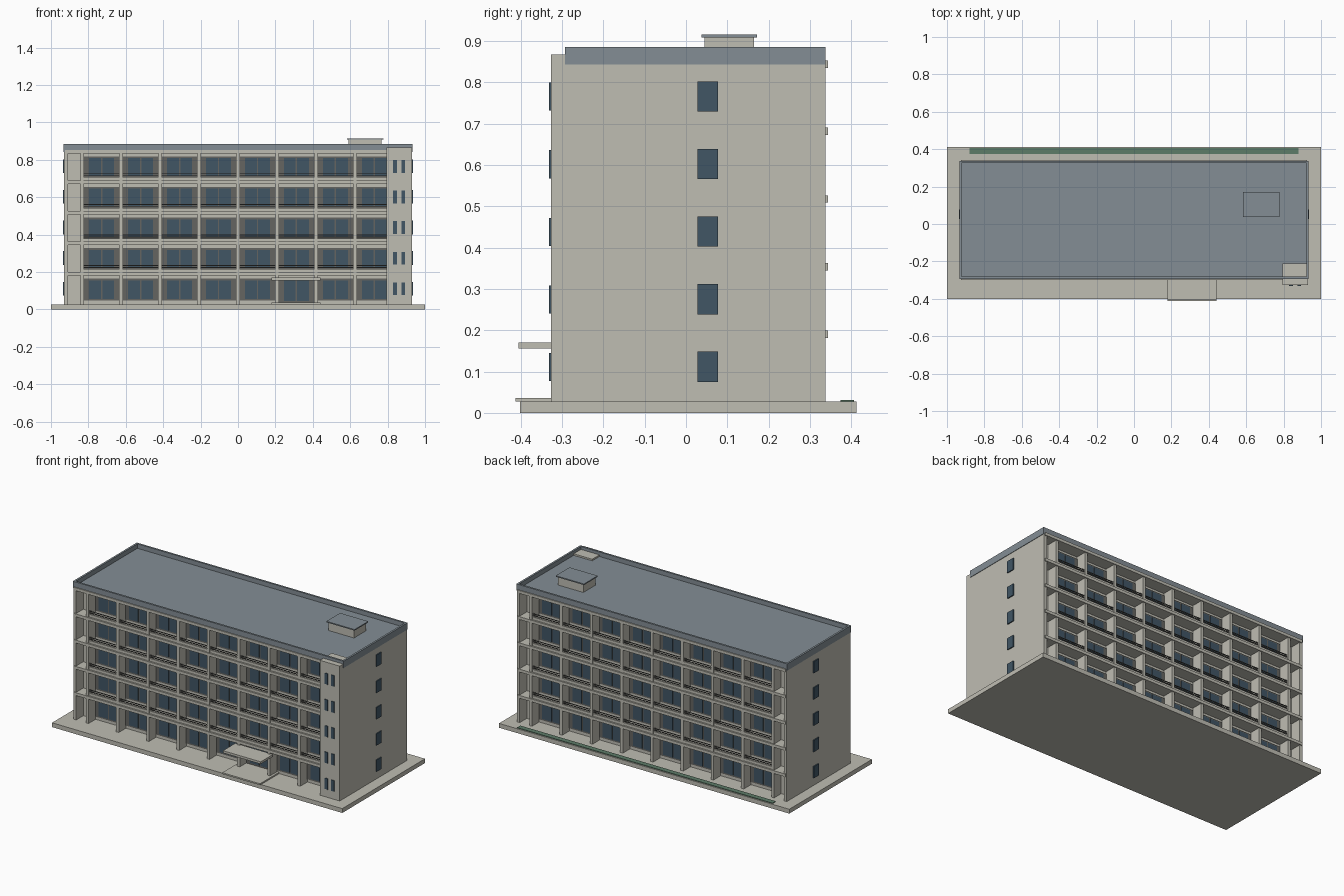
import bpy
import bmesh
from mathutils import Matrix, Vector

if "Cube" in bpy.data.objects:
    bpy.data.objects.remove(bpy.data.objects["Cube"])


def material(name, rgb):
    m = bpy.data.materials.new(name)
    m.diffuse_color = (*rgb, 1.0)
    m.use_nodes = True
    m.node_tree.nodes["Principled BSDF"].inputs["Base Color"].default_value = m.diffuse_color
    return m


CONCRETE = material("warm concrete", (0.52, 0.51, 0.45))
ROOF = material("roof blue grey", (0.23, 0.27, 0.30))
GLASS = material("window glass", (0.052, 0.092, 0.13))
FRAME = material("dark frame", (0.13, 0.13, 0.12))
GREEN = material("hedge green", (0.11, 0.20, 0.14))


def boxes(name, mat, spans):
    """One object made of boxes given as (x0, x1, y0, y1, z0, z1)."""
    bm = bmesh.new()
    for x0, x1, y0, y1, z0, z1 in spans:
        lo = Vector((min(x0, x1), min(y0, y1), z0))
        hi = Vector((max(x0, x1), max(y0, y1), z1))
        bmesh.ops.create_cube(bm, size=1, matrix=Matrix.Translation((lo + hi) / 2)
                              @ Matrix.Diagonal((*(hi - lo), 1)))
    mesh = bpy.data.meshes.new(name)
    bm.to_mesh(mesh)
    bm.free()
    mesh.materials.append(mat)
    ob = bpy.data.objects.new(name, mesh)
    bpy.context.collection.objects.link(ob)
    return ob


# Main dimensions
GROUND, PITCH, FLOORS = 0.027, 0.1635, 5
TOP = GROUND + PITCH * FLOORS
HALF = 0.93
FRONT, BACK, DEPTH = -0.293, 0.337, 0.07
BAY, BAYS = 0.2085, 8
LEFT = -BAY * BAYS / 2
floors = [GROUND + PITCH * i for i in range(FLOORS)]
centres = [LEFT + BAY * (i + 0.5) for i in range(BAYS)]
sides = [("front", FRONT, 1), ("back", BACK, -1)]  # last value points inwards

# Ground slab, entrance step, canopy and planting strip
boxes("ground_slab", CONCRETE, [(-1, 1, -0.402, 0.412, 0, GROUND)])
boxes("entrance_step", CONCRETE, [(0.18, 0.44, -0.412, FRONT + DEPTH, 0.027, 0.036)])
boxes("entrance_canopy", CONCRETE, [(0.18, 0.44, -0.405, FRONT + 0.01, 0.156, 0.17)])
boxes("planting_strip", GREEN, [(-0.88, 0.88, 0.374, 0.406, GROUND, 0.031)])

# Recessed core, solid end walls and floor slabs
boxes("core_walls", CONCRETE,
      [(-0.92, 0.92, FRONT + DEPTH, BACK - DEPTH, GROUND, TOP)])
boxes("end_walls", CONCRETE,
      [(s * (HALF - 0.02), s * HALF, FRONT, BACK, GROUND, TOP) for s in (-1, 1)])
boxes("floor_slabs", CONCRETE,
      [(-HALF + 0.005, HALF - 0.005, FRONT - 0.006, BACK + 0.006, z - 0.009, z + 0.009)
       for z in floors[1:] + [TOP - 0.001]])

for side, y, d in sides:
    wall = y + d * DEPTH
    # Fins between the bays
    boxes(side + "_fins", CONCRETE,
          [(LEFT + BAY * i - 0.009, LEFT + BAY * i + 0.009, y, wall + d * 0.005, GROUND, TOP)
           for i in range(BAYS + 1)])
    frames, panes, curbs, rails = [], [], [], []
    for f, z in enumerate(floors):
        low = z + (0.02 if f == 0 else 0.026)
        high = z + 0.138
        for i, x in enumerate(centres):
            # Window frame panel with two wide panes
            bottom = z + 0.009 if (side == "front" and f == 0 and i == 5) else low
            frames.append((x - 0.093, x + 0.093, wall - d * 0.006, wall + d * 0.004, bottom, high))
            for s in (-1, 1):
                panes.append((x + s * 0.004, x + s * 0.068,
                              wall - d * 0.010, wall - d * 0.002, bottom + 0.010, high - 0.010))
            # Balcony curb and rail on the upper floors
            if f:
                x0, x1 = x - BAY / 2 + 0.009, x + BAY / 2 - 0.009
                curbs.append((x0, x1, y + d * 0.004, y + d * 0.014, z + 0.009, z + 0.026))
                for h in (0.032, 0.042):
                    rails.append((x0, x1, y + d * 0.006, y + d * 0.011, z + h, z + h + 0.004))
    boxes(side + "_window_frames", FRAME, frames)
    boxes(side + "_window_panes", GLASS, panes)
    boxes(side + "_balcony_curbs", CONCRETE, curbs)
    boxes(side + "_balcony_rails", FRAME, rails)

# Stair tower at the front right corner
boxes("stair_tower", CONCRETE, [(0.793, HALF, -0.327, -0.21, GROUND, 0.867)])
boxes("stair_tower_windows", GLASS,
      [(x, x + 0.021, -0.331, -0.324, z + 0.05, z + 0.118)
       for z in floors for x in (0.829, 0.873)])

# Single windows on the end walls
boxes("end_wall_windows", GLASS,
      [(s * (HALF - 0.002), s * (HALF + 0.006), 0.028, 0.077, z + 0.048, z + 0.121)
       for z in floors for s in (-1, 1)])

# Roof deck with parapet ring
E, T, Z0, Z1 = 0.933, 0.012, 0.843, 0.885
boxes("roof_deck", ROOF, [(-E + T, E - T, FRONT + T, BACK - T, Z0 + 0.002, 0.857)])
boxes("roof_parapet", ROOF, [
    (-E, E, FRONT, FRONT + T, Z0, Z1), (-E, E, BACK - T, BACK, Z0, Z1),
    (-E, -E + T, FRONT + T, BACK - T, Z0, Z1), (E - T, E, FRONT + T, BACK - T, Z0, Z1)])

# Roof access housing
boxes("roof_housing", CONCRETE, [(0.592, 0.768, 0.045, 0.165, 0.855, 0.908)])
boxes("roof_housing_cap", ROOF, [(0.583, 0.777, 0.037, 0.172, 0.908, 0.915)])
